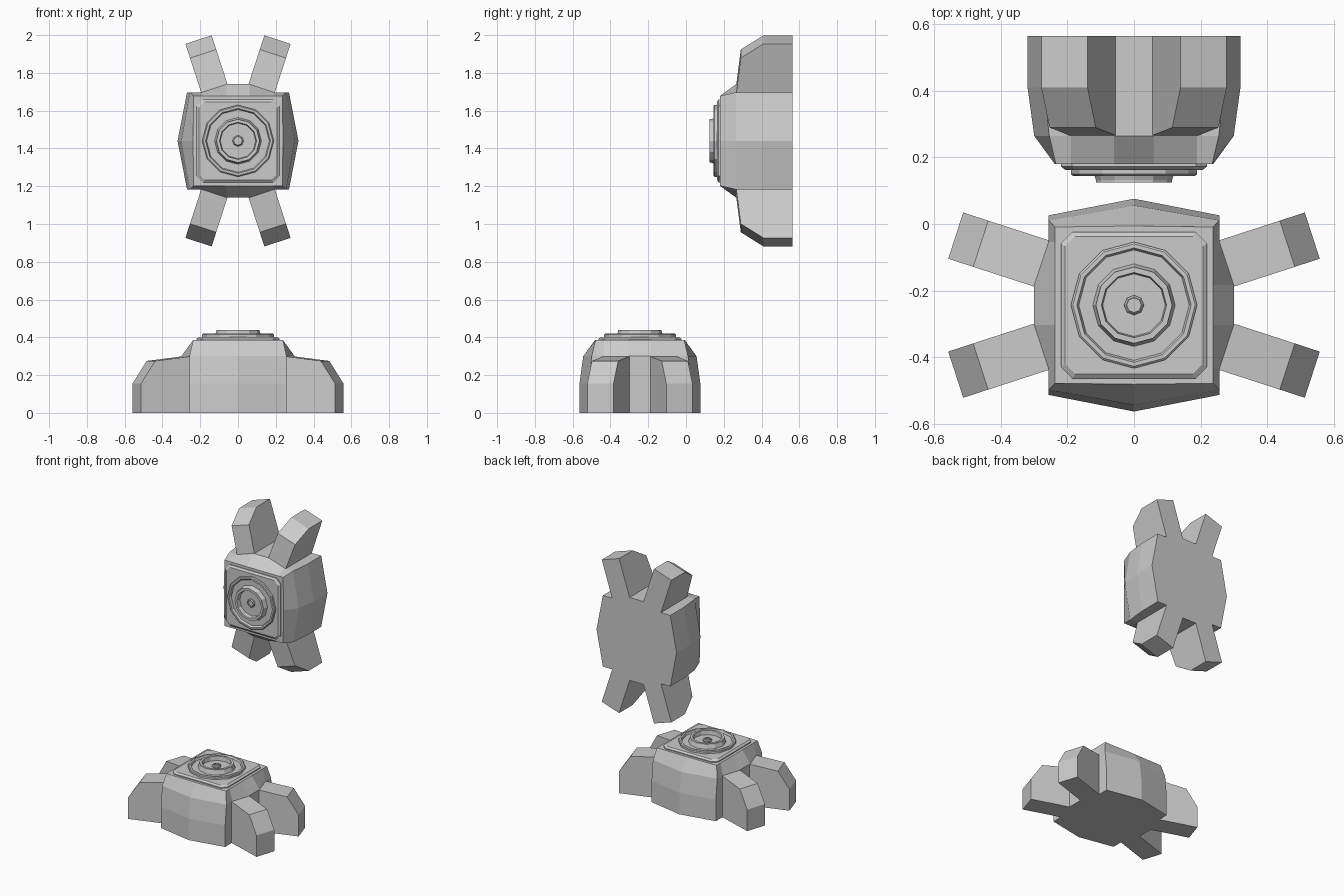
import bpy, bmesh, math
from mathutils import Matrix, Vector

if "Cube" in bpy.data.objects:
    bpy.data.objects.remove(bpy.data.objects["Cube"])

# Placement of the two identical units: one on the floor, one upright
FLOOR = Matrix.Translation((0, -0.244, 0))
WALL = Matrix(((0, -1, 0, 0), (0, 0, -1, 0.565), (1, 0, 0, 1.44), (0, 0, 0, 1)))


def loft(name, rings, place):
    """Skin a stack of equal-length closed loops and cap both ends."""
    bm = bmesh.new()
    loops = [[bm.verts.new(p) for p in ring] for ring in rings]
    for a, b in zip(loops, loops[1:]):
        for i in range(len(a)):
            j = (i + 1) % len(a)
            bm.faces.new((a[i], a[j], b[j], b[i]))
    bm.faces.new(loops[0][::-1])
    bm.faces.new(loops[-1])
    bmesh.ops.recalc_face_normals(bm, faces=bm.faces)
    mesh = bpy.data.meshes.new(name)
    bm.to_mesh(mesh)
    bm.free()
    obj = bpy.data.objects.new(name, mesh)
    bpy.context.collection.objects.link(obj)
    obj.matrix_world = place
    return obj


def body_ring(z, y_mid, y_corner, x_corner, x_mid):
    q = [(x_mid, 0.06), (x_corner, 0.19), (x_corner, y_corner)]
    half = q + [(0, y_mid)] + [(-x, y) for x, y in reversed(q)]
    return [(x, y, z) for x, y in half + [(-x, -y) for x, y in half]]


def plate_ring(z, s, c):
    pts = [(s, s - c), (s - c, s), (c - s, s), (-s, s - c)]
    return [(x, y, z) for x, y in pts + [(-x, -y) for x, y in pts]]


def circle(r, z, n):
    return [(r * math.cos(i * math.tau / n), r * math.sin(i * math.tau / n), z)
            for i in range(n)]


def build_unit(prefix, place):
    # Bulging body with sloped shoulders
    loft(prefix + "_body", [
        body_ring(0, 0.32, 0.27, 0.257, 0.30),
        body_ring(0.155, 0.32, 0.27, 0.257, 0.30),
        body_ring(0.30, 0.30, 0.255, 0.257, 0.30),
        body_ring(0.385, 0.238, 0.235, 0.238, 0.238)], place)

    # Chamfered square face plate
    loft(prefix + "_face_plate", [
        plate_ring(0.375, 0.22, 0.034), plate_ring(0.392, 0.22, 0.034),
        plate_ring(0.402, 0.207, 0.03)], place)

    # Stepped concentric dial with a groove and central recess
    dial = [(0.19, 0.395), (0.19, 0.415), (0.184, 0.42), (0.172, 0.42),
            (0.166, 0.405), (0.124, 0.405), (0.115, 0.432), (0.115, 0.44),
            (0.098, 0.44), (0.094, 0.41)]
    loft(prefix + "_dial", [circle(r, z, 12) for r, z in dial], place)

    # Small hollow stud in the middle
    stud = [(0.03, 0.405), (0.03, 0.418), (0.024, 0.425), (0.021, 0.425), (0.021, 0.414)]
    loft(prefix + "_stud", [circle(r, z, 8) for r, z in stud], place)

    # Four splayed legs
    profile = [(-0.06, 0), (0.272, 0), (0.272, 0.155), (0.193, 0.275), (-0.06, 0.306)]
    for sx in (1, -1):
        for sy in (1, -1):
            a = math.radians(18)
            along = Vector((sx * math.cos(a), sy * math.sin(a), 0))
            side = Vector((-along.y, along.x, 0))
            base = Vector((sx * 0.2775, sy * 0.125, 0))
            rings = [[base + along * s + side * w + Vector((0, 0, z)) for s, z in profile]
                     for w in (-0.073, 0.073)]
            loft(prefix + "_leg", rings, place)


build_unit("floor_unit", FLOOR)
build_unit("wall_unit", WALL)
